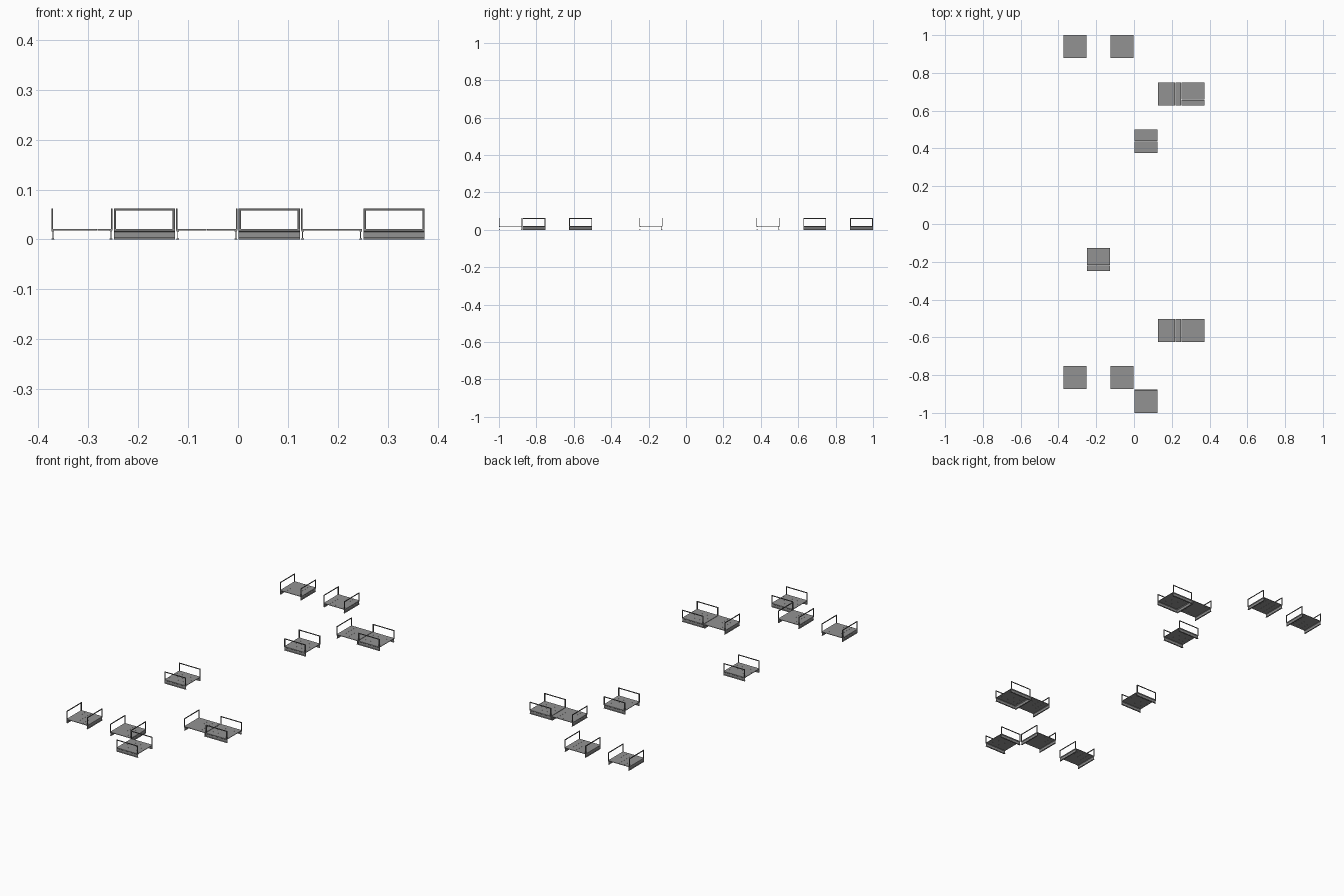
import bpy, bmesh
from mathutils import Matrix
from math import pi

if "Cube" in bpy.data.objects:
    bpy.data.objects.remove(bpy.data.objects["Cube"])

T = 0.1225                 # tile width
C = (2 - T) / 15           # grid spacing
H = T / 2
DECK, TOP = 0.0205, 0.062  # deck surface and handrail heights


def material(name, v):
    m = bpy.data.materials.new(name)
    m.diffuse_color = (v, v, v, 1)
    m.use_nodes = True
    m.node_tree.nodes["Principled BSDF"].inputs["Base Color"].default_value = m.diffuse_color
    return m


steel = material("steel", 0.29)
dark_steel = material("dark_steel", 0.15)


def box(bm, x0, x1, y0, y1, z0, z1):
    m = Matrix.Translation(((x0 + x1) / 2, (y0 + y1) / 2, (z0 + z1) / 2)) @ \
        Matrix.Diagonal((x1 - x0, y1 - y0, z1 - z0, 1))
    bmesh.ops.create_cube(bm, size=1, matrix=m)


def finish(name, bm, mat):
    bmesh.ops.recalc_face_normals(bm, faces=bm.faces)
    mesh = bpy.data.meshes.new(name)
    bm.to_mesh(mesh)
    bm.free()
    mesh.materials.append(mat)
    return mesh


# deck planks running along local y
def make_deck():
    bm = bmesh.new()
    n, gap = 4, 0.0003
    w = T / n
    for i in range(n):
        x = -H + i * w
        box(bm, x + (gap / 2 if i else 0), x + w - (gap / 2 if i < n - 1 else 0),
            -H, H, DECK - 0.0025, DECK)
    return finish("deck_planks", bm, steel)


# I-section support beam under one edge, with a sloped foot
def make_beam(s):
    bm = bmesh.new()
    c, top = s * (H - 0.003), DECK - 0.0025
    half = [(0.003, 0), (0.003, 0.001), (0.0009, 0.0035), (0.0009, top - 0.003),
            (0.0025, top - 0.0015), (0.0025, top)]
    profile = half + [(-x, z) for x, z in reversed(half)]
    face = bm.faces.new([bm.verts.new((c + x, -H, z)) for x, z in profile])
    ext = bmesh.ops.extrude_face_region(bm, geom=[face], use_keep_orig=True)
    verts = [g for g in ext["geom"] if isinstance(g, bmesh.types.BMVert)]
    bmesh.ops.translate(bm, verts=verts, vec=(0, T, 0))
    return finish("side_beam", bm, steel)


# handrail: two posts and a top bar along one edge
def make_rail(s):
    bm = bmesh.new()
    t, p = 0.003, 0.0045
    c = s * (H - t / 2)
    for e in (-1, 1):
        y = e * (H - p / 2)
        box(bm, c - t / 2, c + t / 2, y - p / 2, y + p / 2, DECK, TOP - 0.004)
    box(bm, c - t / 2, c + t / 2, -H, H, TOP - 0.004, TOP)
    return finish("handrail", bm, dark_steel)


deck = make_deck()
beams = {s: make_beam(s) for s in (-1, 1)}
rails = {s: make_rail(s) for s in (-1, 1)}


def place(name, mesh, x, y, turned):
    ob = bpy.data.objects.new(name, mesh)
    ob.location = (x, y, 0)
    ob.rotation_euler.z = pi / 2 if turned else 0
    bpy.context.collection.objects.link(ob)


# walkway tiles: column, row, turned a quarter, railed sides
BOTH = (-1, 1)
tiles = [
    (-2.5, 7.5, False, BOTH), (-0.5, 7.5, False, BOTH),
    (1.5, 5.5, False, (-1,)), (2.5, 5.5, True, BOTH),
    (0.5, 3.5, True, BOTH), (-1.5, -1.5, True, BOTH),
    (1.5, -4.5, False, (-1,)), (2.5, -4.5, True, BOTH),
    (-2.5, -6.5, False, BOTH), (-0.5, -6.5, False, BOTH),
    (0.5, -7.5, True, BOTH),
]
for col, row, turned, sides in tiles:
    x, y = col * C, row * C
    place("deck_planks", deck, x, y, turned)
    for s in BOTH:
        place("side_beam", beams[s], x, y, turned)
    for s in sides:
        place("handrail", rails[s], x, y, turned)
